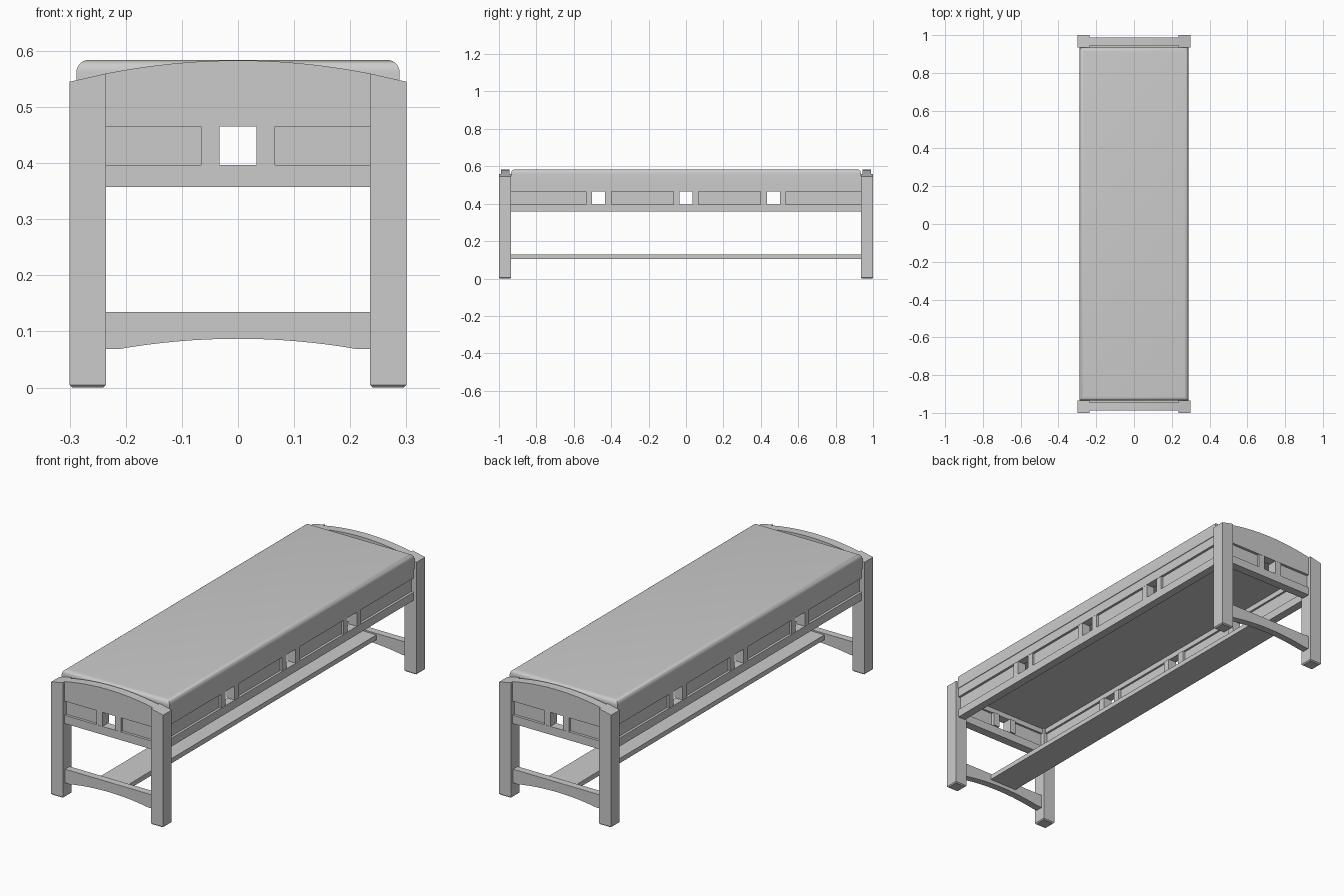
import bpy, bmesh
from math import radians

old = bpy.data.objects.get("Cube")
if old:
    bpy.data.objects.remove(old, do_unlink=True)

grey = bpy.data.materials.new("plain grey")
grey.use_nodes = True
colour = (0.6, 0.6, 0.6, 1)
grey.diffuse_color = colour
grey.node_tree.nodes["Principled BSDF"].inputs["Base Color"].default_value = colour


def prism(name, outline, y0, y1):
    """Extrude an (x, z) outline from y0 to y1."""
    bm = bmesh.new()
    face = bm.faces.new([bm.verts.new((x, y0, z)) for x, z in outline])
    grown = bmesh.ops.extrude_face_region(bm, geom=[face])["geom"]
    moved = [v for v in grown if isinstance(v, bmesh.types.BMVert)]
    bmesh.ops.translate(bm, verts=moved, vec=(0, y1 - y0, 0))
    bmesh.ops.recalc_face_normals(bm, faces=bm.faces)
    mesh = bpy.data.meshes.new(name)
    bm.to_mesh(mesh)
    bm.free()
    mesh.materials.append(grey)
    obj = bpy.data.objects.new(name, mesh)
    bpy.context.collection.objects.link(obj)
    return obj


def box(name, x0, x1, y0, y1, z0, z1):
    return prism(name, [(x0, z0), (x1, z0), (x1, z1), (x0, z1)], y0, y1)


def arch(x):
    return 0.583 - 0.038 * (x / 0.3) ** 2


def spread(a, b, n):
    return [a + (b - a) * i / n for i in range(n + 1)]


LEG_IN, LEG_OUT = 0.235, 0.3
LOW, SILL, HEAD = 0.357, 0.397, 0.465   # bottom rail and slot heights

for end, s in (("front", -1), ("back", 1)):
    # Legs with tops following the arch and chamfered feet
    for side, m in (("right", -1), ("left", 1)):
        outline = [(m * LEG_IN, 0), (m * LEG_OUT, 0),
                   (m * LEG_OUT, arch(LEG_OUT)), (m * LEG_IN, arch(LEG_IN))]
        leg = prism(f"{end}_{side}_leg", outline, s * 0.935, s)
        bm = bmesh.new()
        bm.from_mesh(leg.data)
        feet = [e for e in bm.edges if all(v.co.z < 0.001 for v in e.verts)]
        bmesh.ops.bevel(bm, geom=feet, offset=0.005, segments=1, affect='EDGES')
        bm.to_mesh(leg.data)
        bm.free()
        # Slot posts and recessed infill of the end
        box(f"{end}_{side}_end_post", m * 0.033, m * 0.066, s * 0.937, s * 0.987, SILL, HEAD)
        box(f"{end}_{side}_end_infill", m * 0.066, m * LEG_IN, s * 0.955, s * 0.975, SILL, HEAD)
    # End rails
    top = [(x, arch(x)) for x in spread(LEG_IN, -LEG_IN, 20)]
    prism(f"{end}_top_rail", [(-LEG_IN, HEAD), (LEG_IN, HEAD)] + top, s * 0.945, s * 0.988)
    box(f"{end}_lower_rail", -LEG_IN, LEG_IN, s * 0.945, s * 0.988, LOW, SILL)
    curve = [(x, 0.087 - 0.018 * (x / 0.21) ** 2) for x in spread(-0.21, 0.21, 16)]
    prism(f"{end}_foot_rail", [(-LEG_IN, 0.135), (-LEG_IN, 0.069)] + curve
          + [(LEG_IN, 0.069), (LEG_IN, 0.135)], s * 0.95, s * 0.985)

# Long sides with three slots, each between two posts
SLOTS = (-0.467, 0, 0.467)
for side, m in (("right", -1), ("left", 1)):
    box(f"{side}_top_rail", m * 0.245, m * 0.285, -0.935, 0.935, HEAD, 0.55)
    box(f"{side}_lower_rail", m * 0.245, m * 0.285, -0.935, 0.935, LOW, SILL)
    for c in SLOTS:
        for d in (-1, 1):
            box(f"{side}_post", m * 0.24, m * 0.284, c + d * 0.035, c + d * 0.068, SILL, HEAD)
    starts = [-0.935] + [c + 0.068 for c in SLOTS]
    stops = [c - 0.068 for c in SLOTS] + [0.935]
    for a, b in zip(starts, stops):
        box(f"{side}_infill", m * 0.255, m * 0.273, a, b, SILL, HEAD)

# Seat board, long stretcher and padded seat
box("seat_board", -0.245, 0.245, -0.945, 0.945, 0.49, 0.51)
box("stretcher", -0.075, 0.075, -0.952, 0.952, 0.105, 0.128)
cushion = box("cushion", -0.288, 0.288, -0.935, 0.935, 0.51, 0.584)
bm = bmesh.new()
bm.from_mesh(cushion.data)
rim = [e for e in bm.edges if all(v.co.z > 0.58 for v in e.verts)]
bmesh.ops.bevel(bm, geom=rim, offset=0.022, segments=6, profile=0.5, affect='EDGES')
bm.to_mesh(cushion.data)
bm.free()
bpy.ops.object.select_all(action='DESELECT')
cushion.select_set(True)
bpy.context.view_layer.objects.active = cushion
bpy.ops.object.shade_smooth_by_angle(angle=radians(40))
